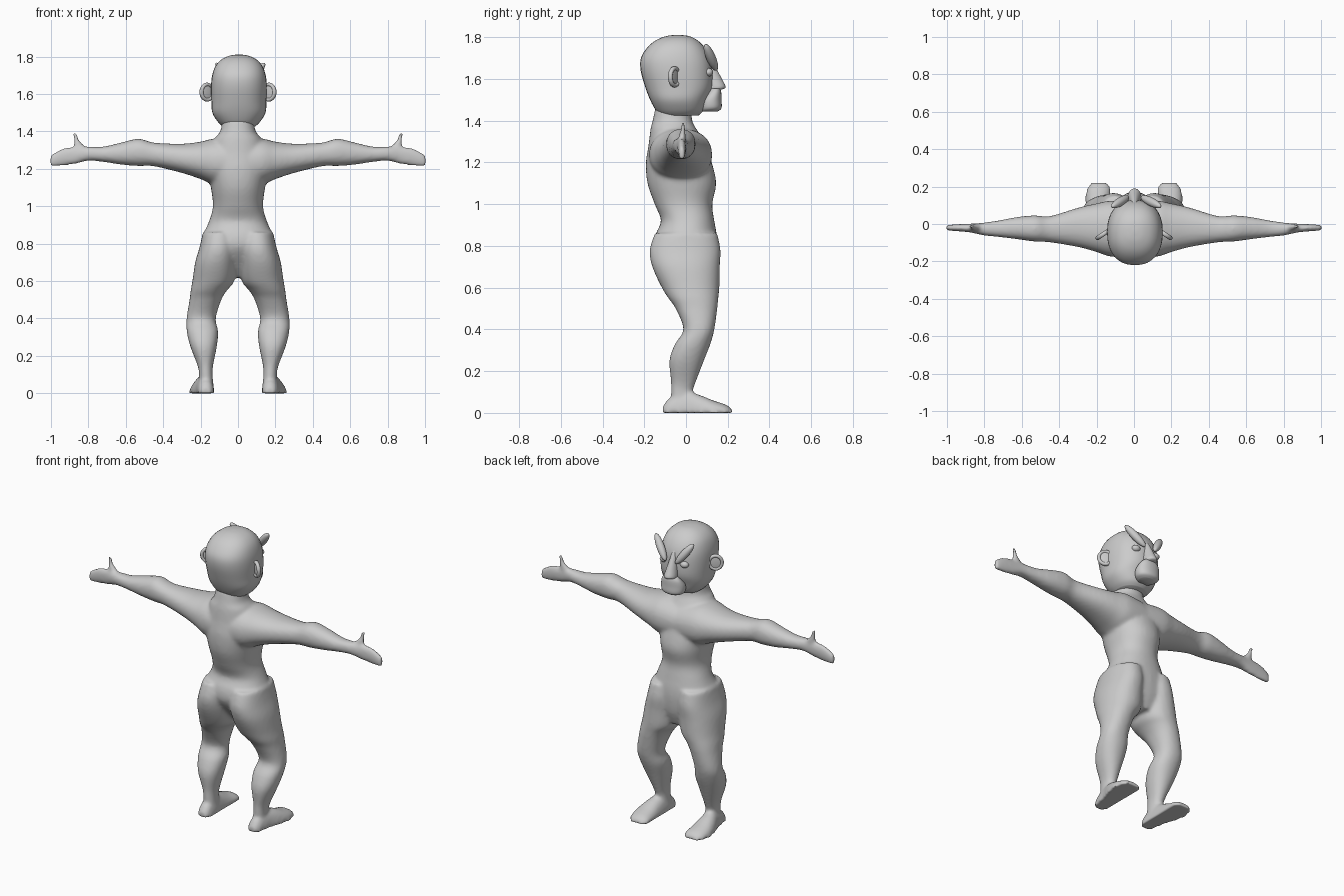
import bpy, bmesh, math
from mathutils import Vector, Matrix

if "Cube" in bpy.data.objects:
    bpy.data.objects.remove(bpy.data.objects["Cube"])

clay = bpy.data.materials.new("plain_grey")
clay.use_nodes = True
GREY = (0.6, 0.6, 0.6, 1)
clay.diffuse_color = GREY
clay.node_tree.nodes["Principled BSDF"].inputs["Base Color"].default_value = GREY


def smooth_sections(sections, steps):
    """Catmull-Rom interpolation of the section values."""
    pts = [Vector(s) for s in sections]
    ext = [pts[0]] + pts + [pts[-1]]
    out = []
    for a, b, c, d in zip(ext, ext[1:], ext[2:], ext[3:]):
        for i in range(steps):
            t = i / steps
            out.append(b + ((c - a) * t + (a * 2 - b * 5 + c * 4 - d) * t * t
                            + (b * 3 - a - c * 3 + d) * t ** 3) / 2)
    return out + [pts[-1]]


def loft(bm, axis, sections, side=1, steps=4, count=32, power=2.2, floor=None):
    """Sections hold: place along axis, two centres, two radii (in xyz order)."""
    rings = []
    for t, c1, c2, r1, r2 in smooth_sections(sections, steps):
        ring = []
        for k in range(count):
            a = math.tau * k / count
            u, v = (math.copysign(abs(f) ** (2 / power), f)
                    for f in (math.cos(a), math.sin(a)))
            co = [c1 + r1 * u, c2 + r2 * v]
            co.insert("xyz".index(axis), t)
            if floor is not None:
                co[2] = max(co[2], floor)
            ring.append(bm.verts.new((co[0] * side, co[1], co[2])))
        rings.append(ring)
    for low, high in zip(rings, rings[1:]):
        for k in range(count):
            n = (k + 1) % count
            bm.faces.new((low[k], low[n], high[n], high[k]))
    bm.faces.new(rings[0][::-1])
    bm.faces.new(rings[-1])


def ball(bm, centre, radii, turn=None):
    place = Matrix.Translation(centre) @ (turn or Matrix()) @ Matrix.Diagonal((*radii, 1))
    bmesh.ops.create_uvsphere(bm, u_segments=24, v_segments=16, radius=1, matrix=place)


def finish(name, bm):
    bmesh.ops.recalc_face_normals(bm, faces=bm.faces)
    for f in bm.faces:
        f.smooth = True
    mesh = bpy.data.meshes.new(name)
    bm.to_mesh(mesh)
    bm.free()
    mesh.materials.append(clay)
    obj = bpy.data.objects.new(name, mesh)
    bpy.context.collection.objects.link(obj)
    return obj


def fuse(obj, voxel, passes):
    """Melt overlapping forms into one soft skin."""
    remesh = obj.modifiers.new("fuse", "REMESH")
    remesh.mode = "VOXEL"
    remesh.voxel_size = voxel
    remesh.use_smooth_shade = True
    soften = obj.modifiers.new("soften", "SMOOTH")
    soften.factor = 0.5
    soften.iterations = passes


# Body: torso, legs, feet, arms and thumbs melted together
TORSO = [(.62, 0, .04, .08, .07), (.7, 0, .02, .18, .12), (.78, 0, 0, .2, .15),
         (.85, 0, 0, .185, .148), (.92, 0, .008, .155, .128), (1, 0, -.012, .134, .138),
         (1.1, 0, -.02, .145, .165), (1.2, 0, -.034, .16, .158), (1.28, 0, -.04, .15, .14),
         (1.36, 0, -.06, .125, .11), (1.4, 0, -.065, .095, .095), (1.47, 0, -.06, .083, .085)]
LEG = [(.04, .17, -.02, .04, .05), (.1, .172, -.02, .036, .052), (.15, .175, -.012, .042, .06),
       (.25, .184, .003, .071, .083), (.33, .19, .032, .084, .085), (.4, .197, .062, .078, .074),
       (.5, .174, .05, .085, .1), (.55, .156, .035, .097, .12), (.6, .132, .022, .112, .138),
       (.7, .118, 0, .111, .162), (.78, .106, -.004, .1, .17), (.86, .1, 0, .088, .15)]
FOOT = [(-.112, .172, 0, .025, .03), (-.08, .172, 0, .042, .07), (0, .178, 0, .05, .1),
        (.06, .188, 0, .06, .088), (.13, .193, 0, .068, .06), (.19, .188, 0, .064, .04),
        (.22, .186, 0, .045, .02)]
ARM = [(-.02, -.03, 1.23, .15, .12), (.12, -.025, 1.238, .15, .124), (.2, -.02, 1.245, .13, .1),
       (.3, -.018, 1.256, .105, .078), (.45, -.028, 1.277, .07, .063),
       (.53, -.024, 1.288, .07, .073), (.62, -.022, 1.282, .06, .06),
       (.72, -.025, 1.278, .045, .041), (.8, -.027, 1.281, .035, .038),
       (.87, -.022, 1.272, .024, .046), (.94, -.02, 1.262, .019, .046),
       (.985, -.02, 1.248, .016, .036), (1.004, -.02, 1.24, .012, .03)]
THUMB = [(1.27, .835, -.02, .035, .02), (1.315, .845, -.018, .03, .018),
         (1.35, .863, -.015, .016, .014), (1.395, .872, -.012, .009, .01)]

bm = bmesh.new()
loft(bm, "z", TORSO)
for side in (-1, 1):
    loft(bm, "z", LEG, side)
    loft(bm, "y", FOOT, side, floor=0)
    loft(bm, "x", ARM, side)
    loft(bm, "z", THUMB, side)
fuse(finish("body", bm), .01, 8)

# Head: a tall skull, narrowing to a flat jaw
HEAD = [(1.425, .005, -.03, .085, .09), (1.45, .005, -.03, .112, .115),
        (1.5, .005, -.035, .142, .137), (1.56, .005, -.035, .147, .16),
        (1.64, .005, -.045, .149, .172), (1.7, .005, -.05, .143, .166),
        (1.75, .005, -.048, .125, .138), (1.785, .005, -.045, .093, .1),
        (1.805, .005, -.04, .05, .055), (1.811, .005, -.04, .01, .01)]
bm = bmesh.new()
loft(bm, "z", HEAD, power=2.3)
finish("head", bm)

# Nose: a wedge that juts out toward its tip
bm = bmesh.new()
loft(bm, "z", [(1.548, .003, .135, .03, .03), (1.56, .003, .145, .036, .045),
               (1.6, .003, .13, .03, .042), (1.66, .003, .11, .02, .03),
               (1.72, .003, .085, .012, .02)], power=2)
finish("nose", bm)

# Muzzle: chin and lips below the nose
bm = bmesh.new()
loft(bm, "z", [(1.443, .003, .11, .045, .04), (1.46, .003, .118, .07, .052),
               (1.5, .003, .12, .074, .05), (1.535, .003, .135, .062, .034),
               (1.555, .003, .142, .045, .022)])
finish("muzzle", bm)

for side, label in ((-1, "right"), (1, "left")):
    # Slanted brow, high at its outer end
    inner, outer = Vector((side * .045 + .005, .14, 1.655)), Vector((side * .12 + .012, .098, 1.752))
    along = outer - inner
    bm = bmesh.new()
    ball(bm, (inner + outer) / 2, (.023, .023, along.length / 2 + .018),
         along.to_track_quat("Z", "Y").to_matrix().to_4x4())
    finish(label + "_brow", bm)

    # Eye under the brow
    bm = bmesh.new()
    ball(bm, (side * .07 + .005, .108, 1.632), (.026, .022, .02))
    finish(label + "_eye", bm)

    # Ear: a thin dish with a raised rim, swept backward
    bm = bmesh.new()
    out = Vector((side * .83, -.55, 0))
    turn = Matrix((out, (0, 0, 1), out.cross((0, 0, 1)))).transposed().to_4x4()
    hub = Vector((side * .165, -.055, 1.61))
    ball(bm, hub, (.04, .046, .007), turn)
    rim = [[bm.verts.new(hub + turn.to_3x3() @ Vector((
        (.037 + .01 * math.cos(b)) * math.cos(a), (.041 + .01 * math.cos(b)) * math.sin(a),
        .012 * math.sin(b)))) for b in (math.tau * j / 8 for j in range(8))]
        for a in (math.tau * i / 28 for i in range(28))]
    for i in range(28):
        for j in range(8):
            bm.faces.new((rim[i - 1][j - 1], rim[i][j - 1], rim[i][j], rim[i - 1][j]))
    finish(label + "_ear", bm)
